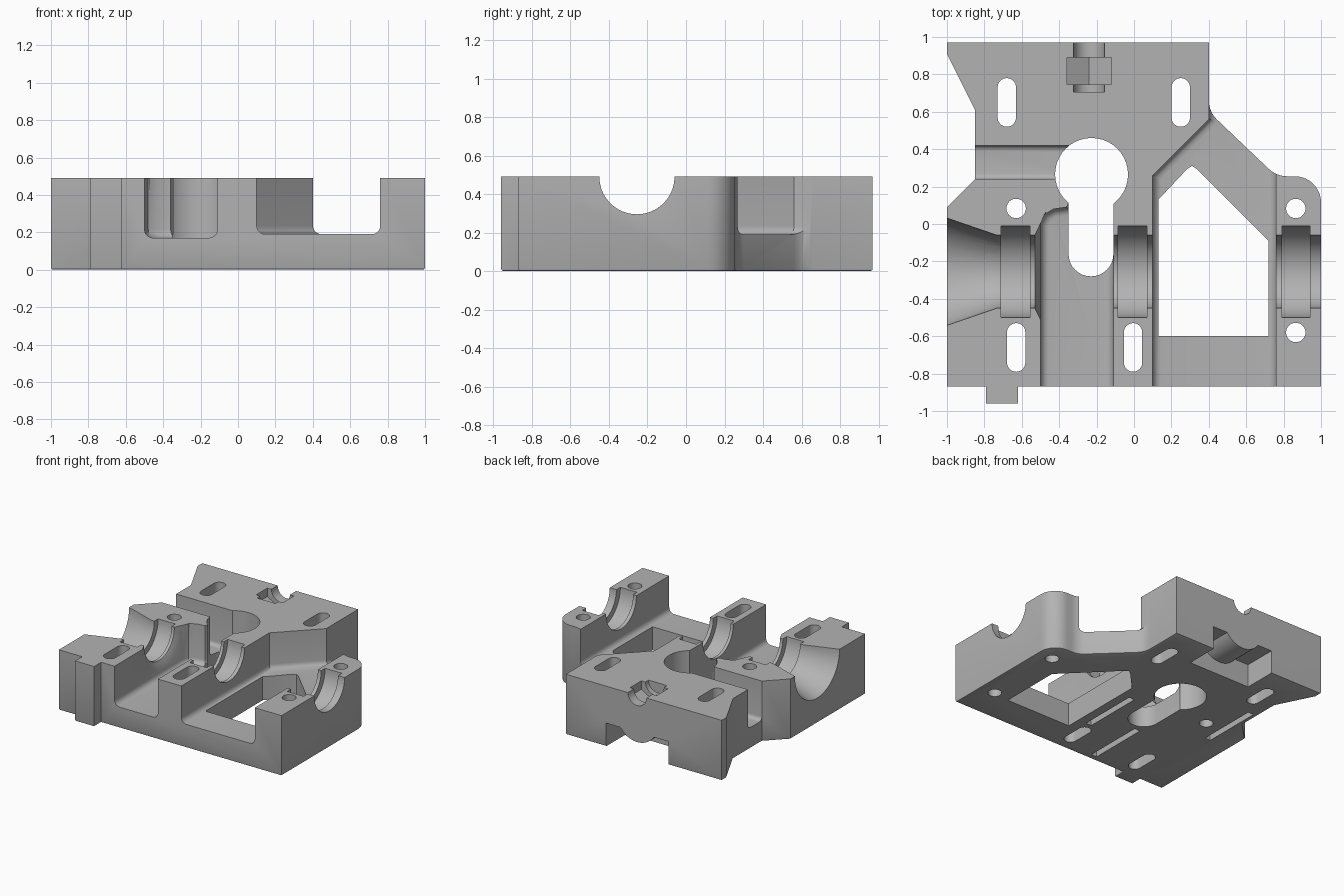
import bpy, bmesh
from math import sin, cos, pi, radians
from mathutils import Matrix

cube = bpy.data.objects.get("Cube")
if cube:
    bpy.data.objects.remove(cube, do_unlink=True)

TOP = 0.49
SHAFT_Y = -0.255

metal = bpy.data.materials.new("cast_grey")
metal.use_nodes = True
GREY = (0.45, 0.45, 0.45, 1)
metal.diffuse_color = GREY
metal.node_tree.nodes["Principled BSDF"].inputs["Base Color"].default_value = GREY


def finish(name, bm):
    bmesh.ops.recalc_face_normals(bm, faces=bm.faces)
    mesh = bpy.data.meshes.new(name)
    bm.to_mesh(mesh)
    bm.free()
    mesh.materials.append(metal)
    obj = bpy.data.objects.new(name, mesh)
    bpy.context.collection.objects.link(obj)
    return obj


def prism(name, pts, z0, z1, fillet=0, segments=5):
    """Vertical prism with an optional rounded lower rim."""
    bm = bmesh.new()
    face = bm.faces.new([bm.verts.new((x, y, z0)) for x, y in pts])
    ext = bmesh.ops.extrude_face_region(bm, geom=[face], use_keep_orig=True)
    for v in ext["geom"]:
        if isinstance(v, bmesh.types.BMVert):
            v.co.z = z1
    bmesh.ops.recalc_face_normals(bm, faces=bm.faces)
    if fillet:
        rim = [e for e in bm.edges if all(abs(v.co.z - z0) < 1e-5 for v in e.verts)]
        bmesh.ops.bevel(bm, geom=rim, offset=fillet, segments=segments,
                        profile=0.5, affect='EDGES')
    return finish(name, bm)


def arc(cx, cy, r, a0, a1, n=16):
    return [(cx + r * cos(radians(a0 + (a1 - a0) * i / n)),
             cy + r * sin(radians(a0 + (a1 - a0) * i / n))) for i in range(n + 1)]


def slot(cx, y0, y1, r):
    return arc(cx, y1 - r, r, 0, 180) + arc(cx, y0 + r, r, 180, 360)


def rod(name, axis, start, end, r0, r1, side, sides=64):
    """Cylinder or cone along x or y, centred at top height."""
    bm = bmesh.new()
    bmesh.ops.create_cone(bm, cap_ends=True, segments=sides, radius1=r0,
                          radius2=r1, depth=end - start)
    mid = (start + end) / 2
    if axis == 'X':
        m = Matrix.Translation((mid, side, TOP)) @ Matrix.Rotation(pi / 2, 4, 'Y')
    else:
        m = Matrix.Translation((side, mid, TOP)) @ Matrix.Rotation(-pi / 2, 4, 'X')
    bmesh.ops.transform(bm, matrix=m, verts=bm.verts)
    return finish(name, bm)


def box(name, x0, x1, y0, y1, z0, z1):
    return prism(name, [(x0, y0), (x1, y0), (x1, y1), (x0, y1)], z0, z1)


# Main casting outline with front tab
outline = [(-1, 0.97), (-1, 0.91), (-0.85, 0.61), (-0.85, 0.24), (-1, 0.09),
           (-1, -0.87), (-0.79, -0.87), (-0.79, -0.96), (-0.62, -0.96),
           (-0.62, -0.87), (1, -0.87)]
outline += arc(0.86, 0.115, 0.14, 0, 90, 10)
outline += arc(0.82, 0.40, 0.145, 270, 225, 5)
outline += arc(0.54, 0.66, 0.14, 225, 180, 5)
outline += [(0.40, 0.97)]
body = prism("bearing_base", outline, 0, TOP, 0.012, 2)

cutters = []
# Floor pockets with rounded lower rims
cutters.append(prism("right_pocket", [
    (0.10, -1.2), (0.76, -1.2), (0.76, 0.9), (0.401, 0.9), (0.401, 0.561),
    (0.10, 0.26)], 0.19, 0.7, 0.045))
cutters.append(prism("left_pocket", [
    (-0.50, -1.2), (-0.11, -1.2), (-0.11, 0.22), (-0.30, 0.22), (-0.36, 0.09),
    (-0.43, 0.08), (-0.48, 0.05), (-0.50, 0.0)], 0.17, 0.7, 0.045))
cutters.append(prism("side_trough", [
    (-1.3, 0.24), (-0.25, 0.24), (-0.25, 0.42), (-1.3, 0.42)], 0.17, 0.7, 0.03))

# Keyhole and window through the floor
cutters.append(prism("main_hole", arc(-0.227, 0.265, 0.195, 0, 351, 39), -0.1, 0.7))
cutters.append(prism("keyhole_slot", slot(-0.23, -0.28, 0.3, 0.12), -0.1, 0.7))
cutters.append(prism("window", [
    (0.13, -0.60), (0.72, -0.60), (0.72, -0.09), (0.335, 0.295), (0.31, 0.31),
    (0.285, 0.295), (0.13, 0.13)], -0.1, 0.3))

# Shaft bore, bearing seats and flared ends
cutters.append(rod("shaft_bore", 'X', -1.2, 1.2, 0.195, 0.195, SHAFT_Y))
for x0, x1 in ((-0.71, -0.555), (-0.085, 0.07), (0.79, 0.94)):
    cutters.append(rod("bearing_seat", 'X', x0, x1, 0.245, 0.245, SHAFT_Y))
cutters.append(rod("outer_funnel", 'X', -1.03, -0.73, 0.297, 0.194, SHAFT_Y))
cutters.append(rod("inner_flare", 'X', -0.53, -0.47, 0.194, 0.32, SHAFT_Y))

# Bolt slots and round bolt holes
for x, y0, y1 in ((-0.68, 0.52, 0.78), (0.25, 0.52, 0.78),
                  (-0.63, -0.79, -0.53), (-0.005, -0.79, -0.53)):
    cutters.append(prism("bolt_slot", slot(x, y0, y1, 0.049), -0.1, 0.7))
for x, y in ((-0.63, 0.083), (0.865, 0.083), (0.865, -0.58)):
    cutters.append(prism("bolt_hole", arc(x, y, 0.052, 0, 345, 23), -0.1, 0.7))

# Rear screw channel with nut pocket
cutters.append(rod("screw_channel", 'Y', 0.705, 1.1, 0.083, 0.083, -0.24, 32))
cutters.append(rod("nut_pocket", 'Y', 0.745, 0.89, 0.138, 0.138, -0.24, 6))

# Underside rear recess, with a rounded boss hanging from its roof
recess = prism("rear_recess", [(-0.52, -0.1), (0.04, -0.1), (0.04, 0.19)]
               + arc(-0.24, 0.29, 0.18, 326, 214, 14) + [(-0.52, 0.19)], 0, 0.4)
recess.data.transform(Matrix.Translation((0, 1.1, 0)) @ Matrix.Rotation(pi / 2, 4, 'X'))
cutters.append(recess)

# Shallow underside grooves
for x, y in ((0.03, -0.24), (-0.30, -0.57), (-0.79, 0.16)):
    cutters.append(box("bottom_groove", x - 0.025, x + 0.025, y - 0.25, y + 0.25, -0.1, 0.06))

bpy.context.view_layer.objects.active = body
for cutter in cutters:
    mod = body.modifiers.new("cut", 'BOOLEAN')
    mod.operation = 'DIFFERENCE'
    mod.solver = 'EXACT'
    mod.object = cutter
    bpy.ops.object.modifier_apply(modifier=mod.name)
    bpy.data.objects.remove(cutter, do_unlink=True)

bpy.ops.object.select_all(action='DESELECT')
body.select_set(True)
bpy.ops.object.shade_smooth_by_angle(angle=radians(30))
